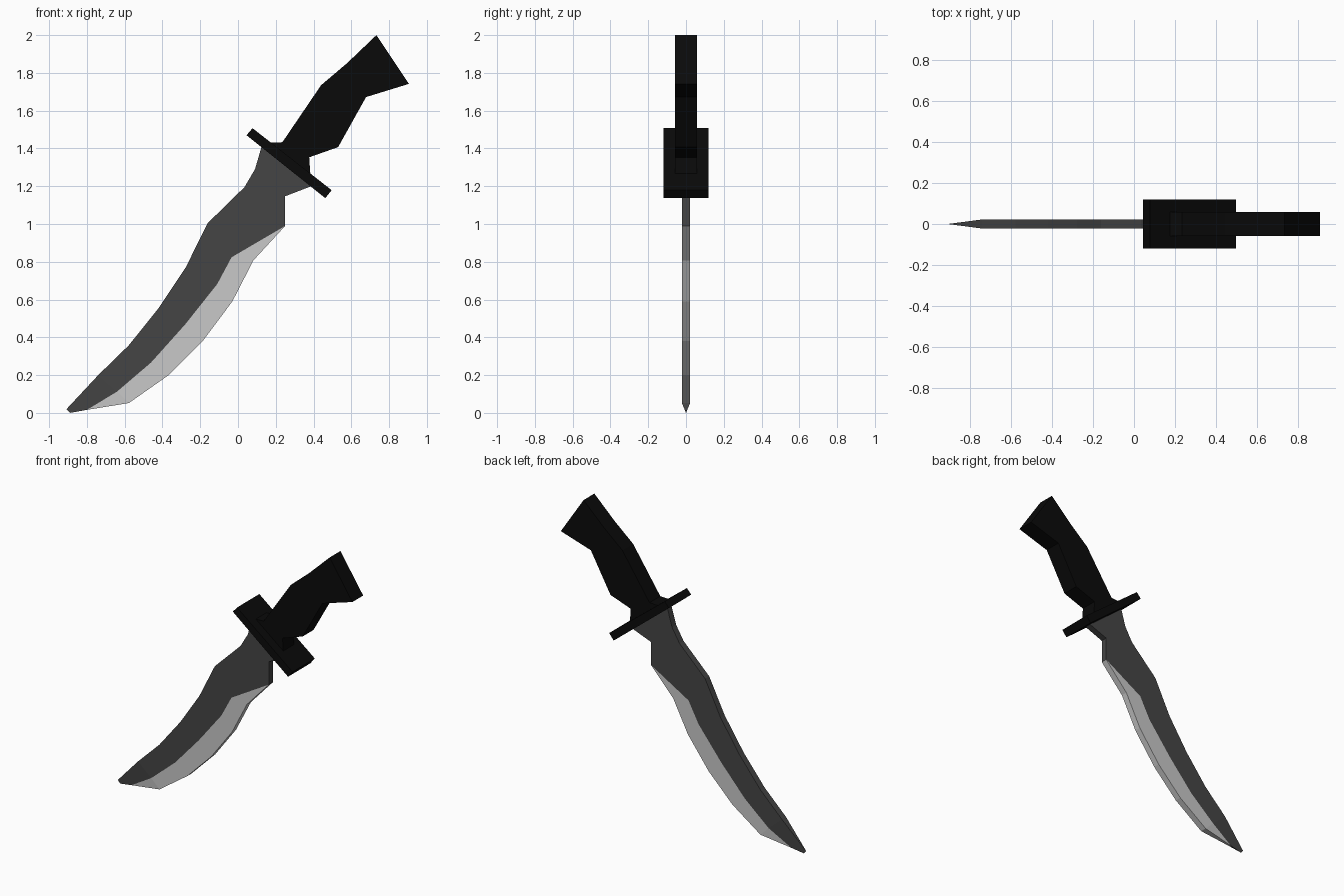
import bpy, bmesh

if "Cube" in bpy.data.objects:
    bpy.data.objects.remove(bpy.data.objects["Cube"])


def material(name, v):
    m = bpy.data.materials.new(name)
    m.diffuse_color = (v, v, v, 1)
    m.use_nodes = True
    m.node_tree.nodes["Principled BSDF"].inputs["Base Color"].default_value = m.diffuse_color
    return m


black = material("black grip", 0.003)
steel = material("dark steel", 0.06)
bright = material("bright edge", 0.58)


def finish(bm, name, mats):
    bmesh.ops.recalc_face_normals(bm, faces=bm.faces[:])
    me = bpy.data.meshes.new(name)
    bm.to_mesh(me)
    bm.free()
    for m in mats:
        me.materials.append(m)
    ob = bpy.data.objects.new(name, me)
    bpy.context.collection.objects.link(ob)
    return ob


def slab(name, outline, half, mat):
    """Extrude an x-z outline symmetrically along y."""
    bm = bmesh.new()
    f = bm.faces.new([bm.verts.new((x, -half, z)) for x, z in outline])
    ext = bmesh.ops.extrude_face_region(bm, geom=[f])
    for v in ext["geom"]:
        if isinstance(v, bmesh.types.BMVert):
            v.co.y = half
    return finish(bm, name, [mat])


# Handle with finger swell and flared pommel
slab("handle", [(0.17, 1.43), (0.235, 1.433), (0.44, 1.735), (0.578, 1.852),
                (0.733, 2.0), (0.905, 1.742), (0.678, 1.672), (0.53, 1.407),
                (0.377, 1.353), (0.383, 1.264), (0.37, 1.24), (0.15, 1.415)], 0.058, black)

# Cross guard
slab("guard", [(0.077, 1.507), (0.045, 1.47), (0.462, 1.137), (0.496, 1.179)], 0.12, black)

# Blade: matching stations along spine, grind line and cutting edge
spine = [(0.124, 1.407), (0.09, 1.29), (0.034, 1.195), (-0.16, 1.005), (-0.277, 0.77),
         (-0.42, 0.555), (-0.578, 0.358), (-0.74, 0.2), (-0.908, 0.02)]
edge = [(0.388, 1.2), (0.25, 1.147), (0.25, 0.99), (0.082, 0.808), (-0.03, 0.59),
        (-0.187, 0.38), (-0.367, 0.2), (-0.578, 0.052), (-0.80, 0.016)]
grind = [(-0.034, 0.824), (-0.11, 0.682), (-0.28, 0.468), (-0.46, 0.267), (-0.64, 0.113)]
T = 0.022

bm = bmesh.new()
tip_top = bm.verts.new((spine[-1][0], 0, spine[-1][1]))
tip_low = bm.verts.new((-0.89, 0, 0))
sides = []


def face(verts, mat):
    bm.faces.new(verts).material_index = mat


for s in (-1, 1):
    S = [bm.verts.new((x, s * T, z)) for x, z in spine[:-1]] + [tip_top]
    E = [bm.verts.new((x, s * T, z)) for x, z in edge]
    E[-1].co.y = s * T * 0.29          # thins towards the point
    G = E[:3] + [bm.verts.new((x, s * T, z)) for x, z in grind] + [E[-1]]
    for i in range(8):
        face([S[i], S[i + 1]] + ([tip_low] if i == 7 else []) + [G[i + 1], G[i]], 0)
        if i >= 2:
            face(list(dict.fromkeys([G[i], G[i + 1], E[i + 1], E[i]])), 1)
    sides.append((S, E))

# Spine, edge and end strips joining the two sides
(S0, E0), (S1, E1) = sides
for i in range(8):
    face(list(dict.fromkeys([S0[i], S0[i + 1], S1[i + 1], S1[i]])), 0)
    face([E0[i], E0[i + 1], E1[i + 1], E1[i]], 1 if i >= 2 else 0)
face([E0[8], tip_low, E1[8]], 0)
face([S0[0], E0[0], E1[0], S1[0]], 0)
finish(bm, "blade", [steel, bright])
